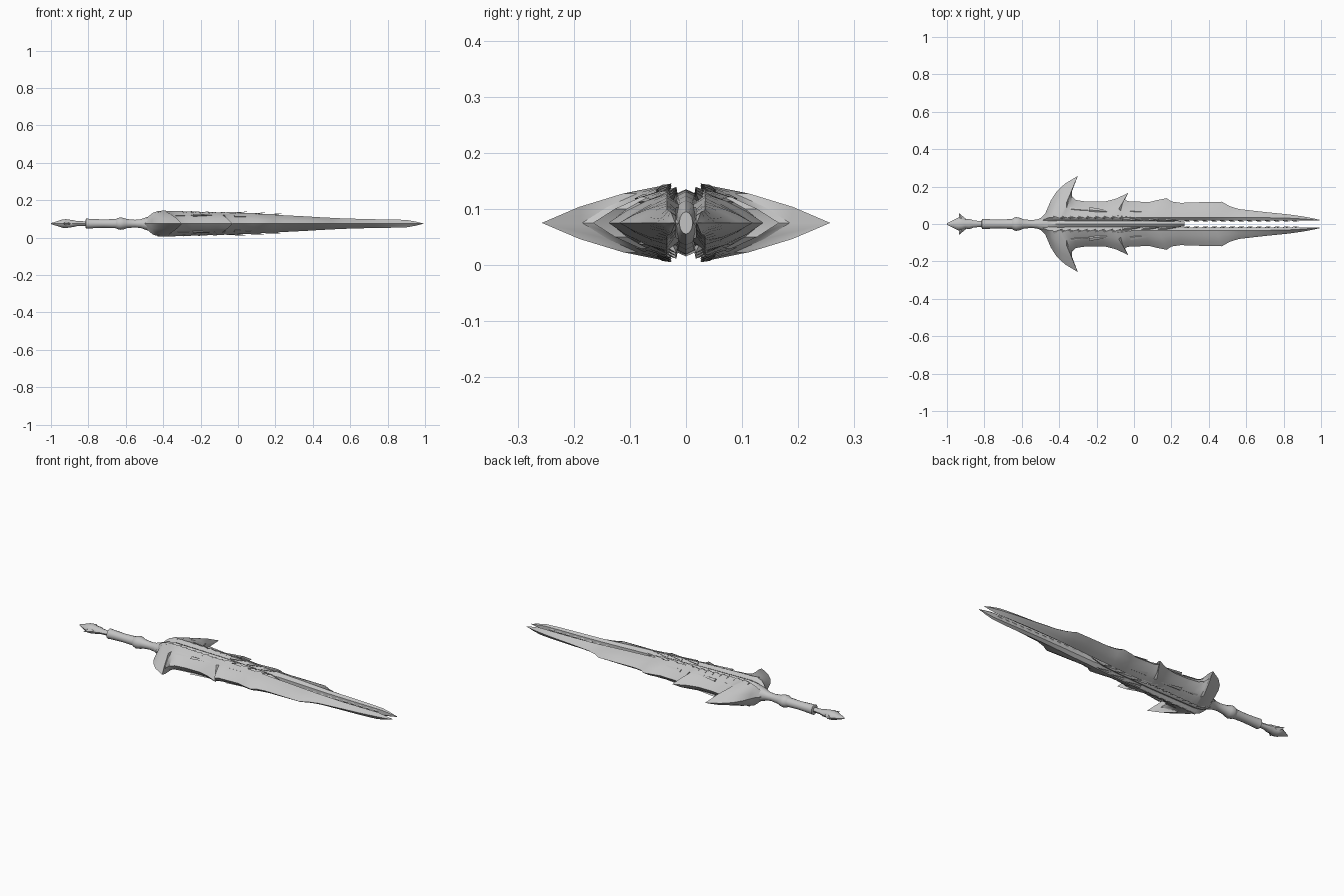
import bpy, bmesh, math
from mathutils import Vector

if "Cube" in bpy.data.objects:
    bpy.data.objects.remove(bpy.data.objects["Cube"])

ZC = 0.075  # height of the sword's centre plane

steel = bpy.data.materials.new("grey_steel")
steel.diffuse_color = (0.55, 0.55, 0.55, 1)
steel.use_nodes = True
steel.node_tree.nodes["Principled BSDF"].inputs["Base Color"].default_value = steel.diffuse_color


def loft(name, rings, angle=40):
    """Skin a row of equal-length closed rings, with capped ends."""
    bm = bmesh.new()
    rows = [[bm.verts.new(p) for p in ring] for ring in rings]
    n = len(rows[0])
    for a, b in zip(rows, rows[1:]):
        for i in range(n):
            j = (i + 1) % n
            bm.faces.new((a[i], a[j], b[j], b[i]))
    bm.faces.new(rows[0])
    bm.faces.new(rows[-1])
    bmesh.ops.remove_doubles(bm, verts=bm.verts, dist=0.0003)
    bmesh.ops.recalc_face_normals(bm, faces=bm.faces)
    return finish(name, bm, angle)


def finish(name, bm, angle):
    me = bpy.data.meshes.new(name)
    bm.to_mesh(me)
    bm.free()
    ob = bpy.data.objects.new(name, me)
    bpy.context.collection.objects.link(ob)
    me.materials.append(steel)
    bpy.ops.object.select_all(action='DESELECT')
    bpy.context.view_layer.objects.active = ob
    ob.select_set(True)
    bpy.ops.object.shade_smooth_by_angle(angle=math.radians(angle))
    return ob


def turned(name, profile, sides=14, angle=40):
    """Oval rings along x from (x, y radius, z radius)."""
    rings = []
    for x, ry, rz in profile:
        rings.append([(x, ry * math.cos(k * math.tau / sides),
                       ZC + rz * math.sin(k * math.tau / sides)) for k in range(sides)])
    return loft(name, rings, angle)


# Handle parts
turned("pommel", [(-1.0, .004, .003), (-.965, .022, .014), (-.94, .034, .023), (-.92, .034, .025),
                  (-.90, .024, .022), (-.88, .028, .019), (-.86, .02, .014), (-.81, .014, .013)], 10)
turned("grip", [(-.815, .02, .02), (-.812, .028, .028), (-.79, .026, .026), (-.72, .024, .023),
                (-.66, .026, .025), (-.645, .027, .026)])
turned("collar", [(-.655, .024, .024), (-.645, .032, .03), (-.63, .037, .034), (-.61, .033, .031),
                  (-.595, .026, .025), (-.55, .021, .021), (-.52, .024, .024), (-.49, .035, .035),
                  (-.46, .045, .045)])

# Core between the blade halves
turned("blade_core", [(-.48, .03, .025), (-.45, .034, .052), (-.4, .034, .06), (-.1, .03, .056),
                      (.1, .026, .048), (.2, .022, .04), (.27, .012, .02)], 12)


# Blade stations: inner x, outer x, outer y, ridge half height
STATIONS = [
    (-.495, -.50, .030, .022), (-.475, -.475, .055, .042), (-.455, -.462, .085, .058),
    (-.44, -.445, .125, .063), (-.425, -.415, .172, .066), (-.41, -.37, .215, .067),
    (-.395, -.30, .257, .068), (-.375, -.332, .185, .068), (-.35, -.332, .148, .068),
    (-.32, -.31, .128, .067), (-.26, -.25, .119, .065), (-.17, -.16, .119, .062),
    (-.14, -.10, .134, .061), (-.11, -.03, .166, .060), (-.08, -.055, .136, .059),
    (-.04, -.035, .122, .058), (.06, .08, .117, .055), (.09, .12, .127, .053),
    (.13, .175, .138, .051), (.17, .20, .120, .049), (.24, .25, .113, .045),
    (.36, .37, .117, .039), (.44, .47, .119, .034), (.50, .51, .096, .031),
    (.56, .56, .080, .028), (.70, .70, .064, .024), (.82, .82, .052, .022),
    (.90, .90, .041, .020), (.95, .95, .032, .011), (.99, .992, .0225, .001)]


def blade_half(side):
    rings = []
    for xi, xo, yo, h in STATIONS:
        yi = .008 if xi < .2 else .018
        yr = min(.034, yi + .4 * (yo - yi))
        spread = min(1.0, yo / .12)
        # inner wall, ridge, shoulder, flank, cutting edge
        upper = [(0, yi, h * .6), (0, yr, h)]
        for t, f in ((.35, .77), (.7, .42)):
            upper.append((t, yr + t * (yo - yr), h * f * min(1, .6 + .4 * spread)))
        ring = [(t, y, z) for t, y, z in upper] + [(1, yo, 0)]
        ring += [(t, y, -z) for t, y, z in reversed(upper)]
        rings.append([(xi + t * (xo - xi), side * y, ZC + z) for t, y, z in ring])
    return loft("blade_half_" + ("left" if side > 0 else "right"), rings, 35)


def spike(bm, base, tip, w, t):
    """Flat four-sided barb from a base point to its tip."""
    base, tip = Vector(base), Vector(tip)
    d = (tip - base).normalized()
    side = d.cross(Vector((0, 0, 1))).normalized()
    up = side.cross(d)
    c = [bm.verts.new(base + side * a * w + up * b * t) for a, b in ((1, 0), (0, 1), (-1, 0), (0, -1))]
    e = bm.verts.new(tip)
    for i in range(4):
        bm.faces.new((c[i], c[(i + 1) % 4], e))
    bm.faces.new(c)


for s in (1, -1):
    blade_half(s)
    barbs, scales, teeth, fins = (bmesh.new() for _ in range(4))
    for v in (1, -1):
        # long barbs swept along the ridge
        for x, z in ((-.06, .058), (.04, .053), (.13, .048)):
            spike(barbs, (x, s * .026, ZC + v * (z - .006)), (x + .11, s * .017, ZC + v * (z + .006)), .011, .009)
            spike(barbs, (x - .03, s * .045, ZC + v * (z - .010)), (x + .07, s * .033, ZC + v * z), .010, .008)
        # short scales overlapping the core
        for k in range(8):
            x = -.43 + k * .045
            z = .062 - .008 * k / 7
            spike(scales, (x, s * .042, ZC + v * z), (x + .05, s * .026, ZC + v * (z + .008)), .012, .006)
        # raised fins lying on the flank
        for x, y, z in ((-.40, .085, .042), (-.24, .075, .044), (-.02, .07, .037)):
            spike(fins, (x, s * y, ZC + v * z), (x + .16, s * (y - .012), ZC + v * (z + .003)), .016, .008)
    # small teeth along the inner edges
    for k in range(13):
        x = .27 + k * .048
        spike(teeth, (x, s * .021, ZC), (x + .035, s * .012, ZC), .006, .010)
    tag = "left" if s > 0 else "right"
    for name, bm in (("ridge_barbs_", barbs), ("ridge_scales_", scales),
                     ("inner_teeth_", teeth), ("flank_fins_", fins)):
        bmesh.ops.recalc_face_normals(bm, faces=bm.faces)
        finish(name + tag, bm, 30)
    # pointed pommel wing
    wing = bmesh.new()
    spike(wing, (-.915, s * .015, ZC), (-.935, s * .058, ZC), .022, .018)
    bmesh.ops.recalc_face_normals(wing, faces=wing.faces)
    finish("pommel_wing_" + tag, wing, 30)
